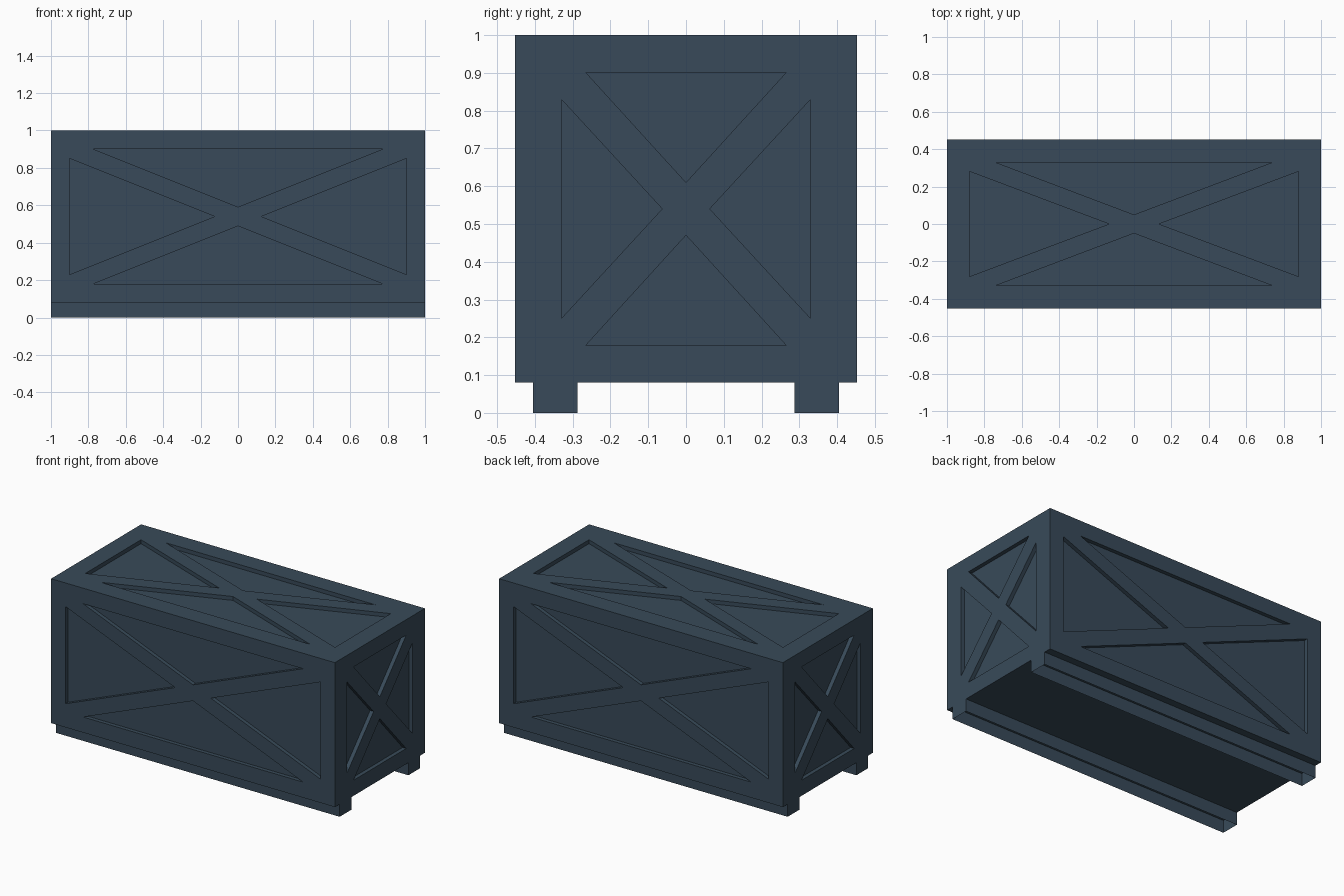
import bpy, bmesh
from mathutils import Vector

if "Cube" in bpy.data.objects:
    bpy.data.objects.remove(bpy.data.objects["Cube"])

HX, HY, Z0, Z1 = 1.0, 0.453, 0.08, 1.0
ZC = (Z0 + Z1) / 2
DEPTH, OUT = 0.025, 0.03

mat = bpy.data.materials.new("slate blue")
mat.diffuse_color = (0.0395, 0.0685, 0.100, 1)
mat.use_nodes = True
mat.node_tree.nodes["Principled BSDF"].inputs["Base Color"].default_value = mat.diffuse_color


def make_object(name, bm):
    mesh = bpy.data.meshes.new(name)
    bm.to_mesh(mesh)
    bm.free()
    mesh.materials.append(mat)
    ob = bpy.data.objects.new(name, mesh)
    bpy.context.collection.objects.link(ob)
    return ob


def add_box(bm, lo, hi):
    lo, hi = Vector(lo), Vector(hi)
    verts = bmesh.ops.create_cube(bm, size=1)["verts"]
    for v in verts:
        v.co = (lo + hi) / 2 + v.co * (hi - lo)


def add_prism(bm, tri, centre, u, v, n):
    """Triangular cutter reaching DEPTH into the crate face."""
    def ring(offset):
        return [bm.verts.new(centre + u * a + v * b + n * offset) for a, b in tri]
    inner, outer = ring(-DEPTH), ring(OUT)
    bm.faces.new(inner)
    bm.faces.new(outer)
    for i in range(3):
        j = (i + 1) % 3
        bm.faces.new((inner[i], inner[j], outer[j], outer[i]))


def add_cross_panel(bm, centre, u, v, n, w, h, side_h, top_w, apex_u, apex_v):
    """Four triangular recesses that leave a frame and an X brace."""
    for s in (-1, 1):
        add_prism(bm, [(s * w, -side_h), (s * w, side_h), (s * apex_u, 0)],
                  centre, u, v, n)
        add_prism(bm, [(-top_w, s * h), (top_w, s * h), (0, s * apex_v)],
                  centre, u, v, n)


X, Y, Z = Vector((1, 0, 0)), Vector((0, 1, 0)), Vector((0, 0, 1))

# Crate body
bm = bmesh.new()
add_box(bm, (-HX, -HY, Z0), (HX, HY, Z1))
body = make_object("crate_body", bm)

# Recess cutters on the four walls and the lid
bm = bmesh.new()
for s in (-1, 1):
    add_cross_panel(bm, Vector((0, s * HY, ZC)), X, Z, Y * s,
                    0.9, 0.361, 0.31, 0.775, 0.126, 0.051)
    add_cross_panel(bm, Vector((s * HX, 0, ZC)), Y, Z, X * s,
                    0.33, 0.361, 0.29, 0.265, 0.063, 0.07)
add_cross_panel(bm, Vector((0, 0, Z1)), X, Y, Z,
                0.88, 0.329, 0.281, 0.738, 0.134, 0.05)
bmesh.ops.recalc_face_normals(bm, faces=bm.faces)
cutter = make_object("recess_cutter", bm)
cutter.hide_render = True

# Cut the recesses, then discard the cutter
mod = body.modifiers.new("recesses", 'BOOLEAN')
mod.operation = 'DIFFERENCE'
mod.solver = 'EXACT'
mod.object = cutter
bpy.context.view_layer.update()
deps = bpy.context.evaluated_depsgraph_get()
cut_mesh = bpy.data.meshes.new_from_object(body.evaluated_get(deps))
body.modifiers.clear()
body.data = cut_mesh
bpy.data.objects.remove(cutter)

# Runners: hollow channels open underneath
for name, s in (("front_runner", -1), ("back_runner", 1)):
    y0, y1 = sorted((s * 0.287, s * 0.405))
    bm = bmesh.new()
    add_box(bm, (-HX, y0, 0), (HX, y1, Z0))
    bm.normal_update()
    bmesh.ops.delete(bm, geom=[f for f in bm.faces if abs(f.normal.z) > 0.5],
                     context='FACES')
    make_object(name, bm)
